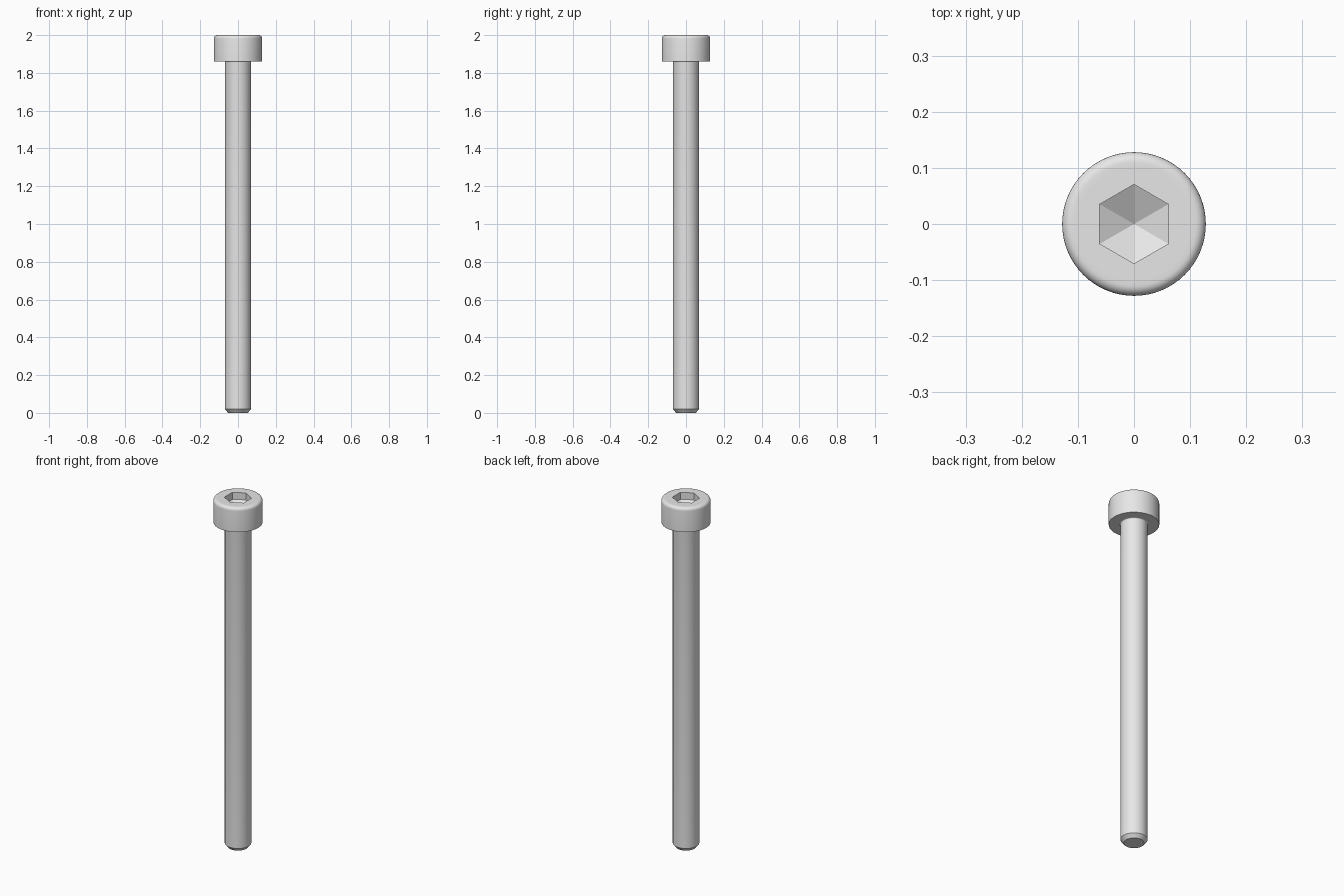
import bpy
import bmesh
from math import sin, cos, pi, radians

cube = bpy.data.objects.get("Cube")
if cube:
    bpy.data.objects.remove(cube, do_unlink=True)

STEEL = (0.8, 0.8, 0.8, 1)
steel = bpy.data.materials.new("grey_steel")
steel.use_nodes = True
steel.diffuse_color = STEEL
steel.node_tree.nodes["Principled BSDF"].inputs["Base Color"].default_value = STEEL


def arc(cr, cz, radius, start, end, steps=6):
    """Profile points (r, z) along an arc, angles in degrees."""
    angles = [radians(start + (end - start) * i / steps) for i in range(steps + 1)]
    return [(cr + radius * cos(a), cz + radius * sin(a)) for a in angles]


def lathe(name, profile, sides):
    """Closed solid made by turning a profile about the z axis."""
    bm = bmesh.new()
    verts = [bm.verts.new((0, r, z)) for r, z in profile]
    edges = [bm.edges.new(pair) for pair in zip(verts, verts[1:])]
    bmesh.ops.spin(bm, geom=verts + edges, cent=(0, 0, 0), axis=(0, 0, 1),
                   angle=2 * pi, steps=sides)
    bmesh.ops.remove_doubles(bm, verts=bm.verts, dist=1e-5)
    bmesh.ops.recalc_face_normals(bm, faces=bm.faces)
    mesh = bpy.data.meshes.new(name)
    bm.to_mesh(mesh)
    bm.free()
    mesh.materials.append(steel)
    obj = bpy.data.objects.new(name, mesh)
    bpy.context.collection.objects.link(obj)
    return obj


def select_only(obj):
    bpy.ops.object.select_all(action='DESELECT')
    obj.select_set(True)
    bpy.context.view_layer.objects.active = obj


TOP, SEAT = 2.0, 1.861          # head top and underside heights
HEAD_R, SHAFT_R, HEX_R = 0.128, 0.069, 0.0705
ROUND, NECK = 0.018, 0.005      # head edge and neck fillet radii

# Cylindrical head with a rounded top edge
head = lathe("head", [(0, SEAT), (HEAD_R, SEAT)]
             + arc(HEAD_R - ROUND, TOP - ROUND, ROUND, 0, 90)
             + [(0.1, TOP), (0, TOP)], 64)

# Hexagonal socket with a pointed floor
cutter = lathe("socket_cutter", [(0, TOP + 0.05), (HEX_R, TOP + 0.05),
                                 (HEX_R, TOP - 0.04), (0, TOP - 0.077)], 6)
cutter.hide_render = True
cut = head.modifiers.new("socket", 'BOOLEAN')
cut.operation = 'DIFFERENCE'
cut.solver = 'EXACT'
cut.object = cutter
select_only(head)
bpy.ops.object.modifier_apply(modifier=cut.name)
bpy.data.objects.remove(cutter, do_unlink=True)

# Plain shaft with a chamfered tip and a small neck fillet
shaft = lathe("shaft", [(0, 0), (0.052, 0), (SHAFT_R, 0.02)]
              + arc(SHAFT_R + NECK, SEAT - NECK, NECK, 180, 90)
              + [(0, SEAT)], 64)

# Smooth round surfaces, crisp edges
for part in (head, shaft):
    select_only(part)
    bpy.ops.object.shade_smooth_by_angle(angle=radians(25))
